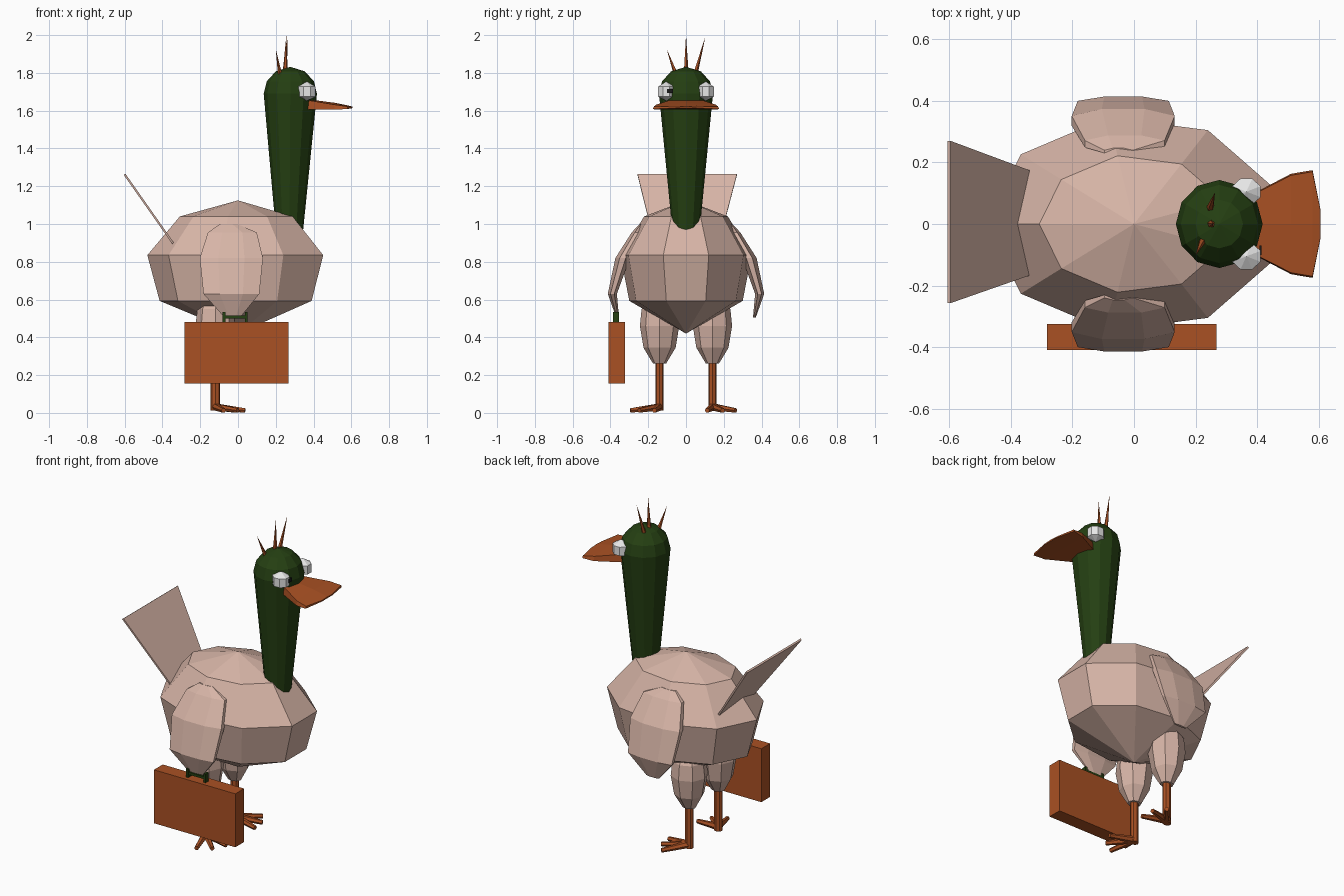
import bpy, bmesh, math
from mathutils import Vector

if "Cube" in bpy.data.objects:
    bpy.data.objects.remove(bpy.data.objects["Cube"])


def material(name, rgb):
    m = bpy.data.materials.new(name)
    m.diffuse_color = (*rgb, 1)
    m.use_nodes = True
    m.node_tree.nodes["Principled BSDF"].inputs["Base Color"].default_value = m.diffuse_color
    return m


PINK = material("pale pink", (0.68, 0.46, 0.385))
GREEN = material("dark green", (0.018, 0.05, 0.006))
ORANGE = material("burnt orange", (0.40, 0.082, 0.017))
WHITE = material("white", (0.8, 0.8, 0.8))
BLACK = material("black", (0.01, 0.01, 0.01))


def finish(bm, name, mat):
    bmesh.ops.recalc_face_normals(bm, faces=bm.faces)
    me = bpy.data.meshes.new(name)
    bm.to_mesh(me)
    bm.free()
    me.materials.append(mat)
    ob = bpy.data.objects.new(name, me)
    bpy.context.collection.objects.link(ob)
    return ob


def skin(name, rings, mat):
    """Join rings of points; one-point rings become tips, end rings are capped."""
    bm = bmesh.new()
    rows = [[bm.verts.new(p) for p in r] for r in rings]
    for a, b in zip(rows, rows[1:]):
        n = max(len(a), len(b))
        for i in range(n):
            j = (i + 1) % n
            if len(a) == 1:
                bm.faces.new((a[0], b[i], b[j]))
            elif len(b) == 1:
                bm.faces.new((a[i], a[j], b[0]))
            else:
                bm.faces.new((a[i], a[j], b[j], b[i]))
    for r in (rows[0], rows[-1]):
        if len(r) > 2:
            bm.faces.new(r)
    return finish(bm, name, mat)


def loft(name, sections, n, mat, phase=0.0):
    """Sections are (x, y, z, radius x, radius y) from bottom to top."""
    rings = []
    for x, y, z, rx, ry in sections:
        if rx == 0:
            rings.append([(x, y, z)])
        else:
            ang = [phase + 2 * math.pi * i / n for i in range(n)]
            rings.append([(x + rx * math.cos(t), y + ry * math.sin(t), z) for t in ang])
    return skin(name, rings, mat)


def tube(name, a, b, ra, rb, n, mat):
    """Tapered rod from a to b."""
    a, b = Vector(a), Vector(b)
    q = (b - a).to_track_quat('Z', 'Y')
    ring = lambda c, r: [c + q @ Vector((r * math.cos(2 * math.pi * i / n),
                                         r * math.sin(2 * math.pi * i / n), 0)) for i in range(n)]
    return skin(name, [ring(a, ra), ring(b, rb) if rb else [b]], mat)


def box(name, lo, hi, mat):
    bm = bmesh.new()
    bmesh.ops.create_cube(bm, size=1)
    lo, hi = Vector(lo), Vector(hi)
    for v in bm.verts:
        v.co = (lo + hi) / 2 + v.co * (hi - lo)
    return finish(bm, name, mat)


# Faceted body
loft("body", [(0, 0, 0.42, 0, 0), (0, 0, 0.593, 0.415, 0.305), (0, 0, 0.835, 0.48, 0.352),
              (0, 0, 1.04, 0.308, 0.225), (0, 0, 1.125, 0, 0)], 9, PINK, math.pi)

# Neck widening into a domed head
loft("neck_and_head", [(0.272, 0, 0.90, 0.066, 0.066), (0.277, 0, 1.69, 0.141, 0.143),
                       (0.277, 0, 1.755, 0.125, 0.127), (0.277, 0, 1.808, 0.077, 0.079),
                       (0.277, 0, 1.832, 0, 0)], 12, GREEN)

# Flat flared beak
skin("beak", [[(x, -w, lo), (x, w, lo), (x, w * 0.97, mid), (x, 0, hi), (x, -w * 0.97, mid)]
              for x, w, lo, mid, hi in [(0.37, 0.09, 1.607, 1.655, 1.66), (0.51, 0.163, 1.605, 1.632, 1.642),
                                        (0.58, 0.175, 1.609, 1.622, 1.628),
                                        (0.605, 0.05, 1.613, 1.62, 1.622)]], ORANGE)

# Eyes, and one small pupil plate
for side, label in ((-1, "right"), (1, "left")):
    c = (0.365, side * 0.105)
    loft(label + "_eye", [(*c, 1.652, 0, 0), (*c, 1.674, 0.05, 0.046), (*c, 1.727, 0.05, 0.046),
                          (*c, 1.755, 0, 0)], 8, WHITE, math.pi / 8)
box("pupil", (0.407, -0.1, 1.693), (0.414, -0.07, 1.715), BLACK)

# Crest spikes
for base, tip in (((0.245, 0.045, 1.78), (0.263, 0.102, 1.99)),
                  ((0.25, 0, 1.80), (0.256, 0, 2.0)),
                  ((0.227, -0.045, 1.77), (0.2, -0.102, 1.925))):
    tube("crest_spike", base, tip, 0.014, 0, 5, ORANGE)

# Thin flared tail plate
skin("tail", [[(x, y0, z), (x, y1, z), (x - 0.009, y1, z - 0.006), (x - 0.009, y0, z - 0.006)]
              for x, z, y0, y1 in [(-0.333, 0.892, -0.165, 0.172), (-0.596, 1.266, -0.257, 0.27)]], PINK)

# Wings, thighs, shanks and splayed feet
for side, label, turns in ((-1, "right", (-74, -42, -10)), (1, "left", (-10, 20, 50))):
    loft(label + "_wing", [(-0.03, side * 0.362, 0.505, 0.045, 0.008),
                           (-0.035, side * 0.39, 0.63, 0.16, 0.026),
                           (-0.035, side * 0.335, 0.82, 0.181, 0.042),
                           (-0.03, side * 0.26, 0.955, 0.14, 0.03),
                           (-0.05, side * 0.235, 1.0, 0.05, 0.012)], 8, PINK, math.pi / 8)
    y = side * 0.14
    loft(label + "_thigh", [(-0.12, y, 0.262, 0.04, 0.035), (-0.12, y, 0.345, 0.085, 0.085),
                            (-0.12, y, 0.46, 0.105, 0.104), (-0.12, y, 0.55, 0.095, 0.095),
                            (-0.12, y, 0.63, 0.05, 0.05)], 8, PINK)
    loft(label + "_shank", [(-0.12, y, 0.012, 0.026, 0.022), (-0.12, y, 0.3, 0.026, 0.022)], 8, ORANGE)
    for deg in turns:
        t = math.radians(deg)
        tip = (-0.12 + 0.16 * math.cos(t), y + 0.16 * math.sin(t), 0.013)
        tube(label + "_toe", (-0.12, y, 0.032), tip, 0.021, 0.013, 6, ORANGE)

# Suitcase with handle
box("suitcase", (-0.283, -0.409, 0.155), (0.268, -0.324, 0.482), ORANGE)
box("handle_grip", (-0.068, -0.382, 0.5), (0.042, -0.354, 0.515), GREEN)
for x in (-0.074, 0.044):
    box("handle_post", (x - 0.007, -0.386, 0.48), (x + 0.007, -0.356, 0.535), GREEN)
